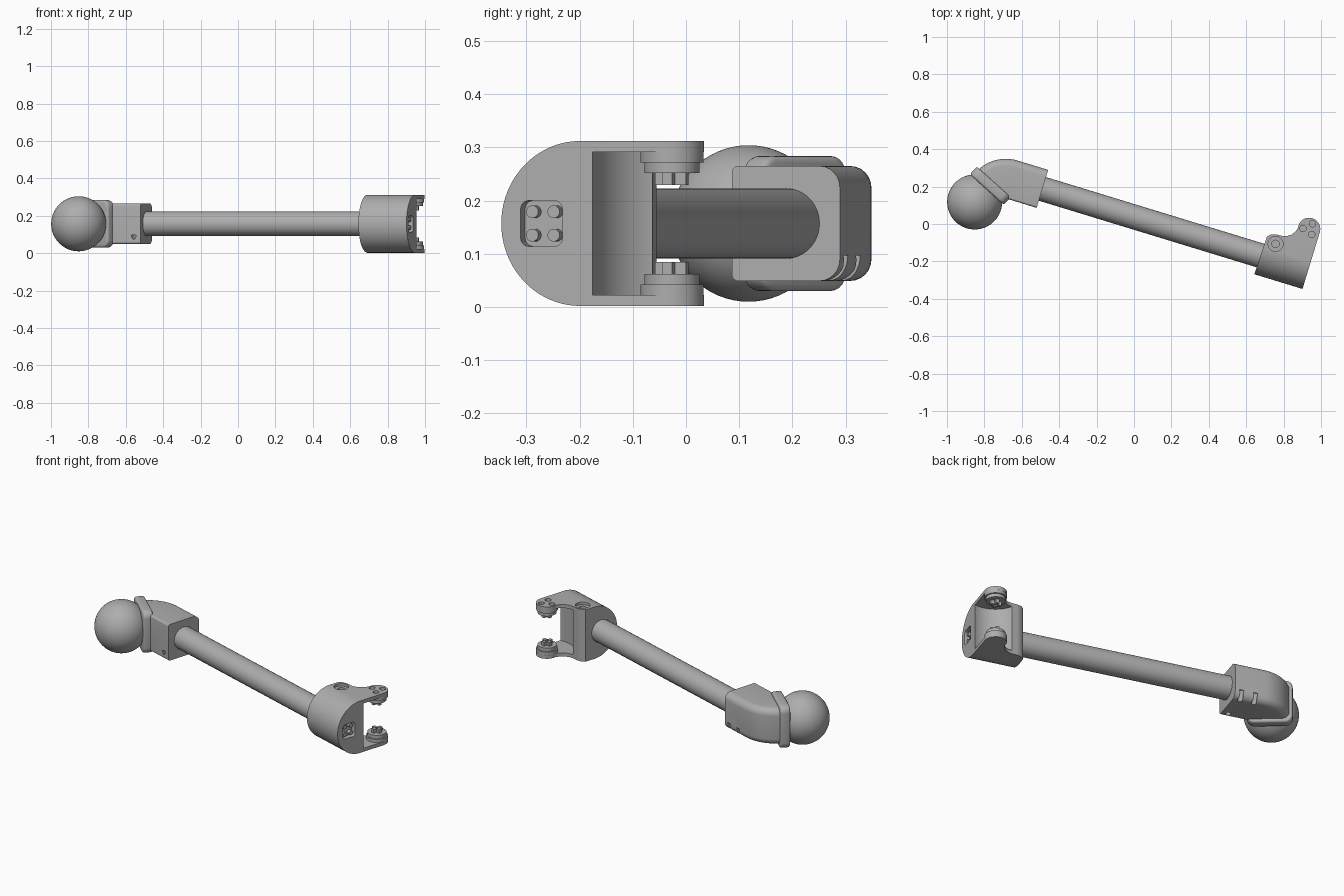
import bpy, bmesh
from math import sin, cos, pi, radians
from mathutils import Matrix, Vector

cube = bpy.data.objects.get("Cube")
if cube:
    bpy.data.objects.remove(cube, do_unlink=True)

# One grey for everything
grey = bpy.data.materials.new("satin grey")
grey.use_nodes = True
GREY = (0.42, 0.42, 0.42, 1)
grey.diffuse_color = GREY
grey.node_tree.nodes["Principled BSDF"].inputs["Base Color"].default_value = GREY

MID = 0.157  # height of the symmetry plane
# Working frame: x runs along the rod, z = 0 is the symmetry plane
FRAME = Matrix.Translation((0, 0.038, MID)) @ Matrix.Rotation(radians(-17), 4, 'Z')
ALONG = Matrix(((0, 0, 1, 0), (1, 0, 0, 0), (0, 1, 0, 0), (0, 0, 0, 1)))  # extrude along x


def make(name, bm, matrix=Matrix()):
    bmesh.ops.recalc_face_normals(bm, faces=bm.faces)
    mesh = bpy.data.meshes.new(name)
    bm.to_mesh(mesh)
    bm.free()
    mesh.transform(FRAME @ matrix)
    mesh.materials.append(grey)
    ob = bpy.data.objects.new(name, mesh)
    bpy.context.collection.objects.link(ob)
    return ob


def prism(name, outline, z0, z1, matrix=Matrix()):
    bm = bmesh.new()
    face = bm.faces.new([bm.verts.new((x, y, z0)) for x, y in outline])
    top = bmesh.ops.extrude_face_region(bm, geom=[face])["geom"]
    bmesh.ops.translate(bm, vec=(0, 0, z1 - z0),
                        verts=[g for g in top if isinstance(g, bmesh.types.BMVert)])
    return make(name, bm, matrix)


def arc(x, y, r, a0, a1, n):
    return [(x + r * cos(radians(a0 + (a1 - a0) * i / n)),
             y + r * sin(radians(a0 + (a1 - a0) * i / n))) for i in range(n + 1)]


def disc(name, x, y, r, z0, z1, matrix=Matrix(), n=32):
    return prism(name, arc(x, y, r, 0, 360, n)[:-1], z0, z1, matrix)


def rounded(hx, hy, r_left, r_right):
    pts = []
    for sx, sy, r, a in ((1, 1, r_right, 0), (-1, 1, r_left, 90),
                         (-1, -1, r_left, 180), (1, -1, r_right, 270)):
        pts += arc(sx * (hx - r), sy * (hy - r), r, a, a + 90, 6)
    return pts


def bake(ob):
    deps = bpy.context.evaluated_depsgraph_get()
    mesh = bpy.data.meshes.new_from_object(ob.evaluated_get(deps))
    ob.modifiers.clear()
    ob.data = mesh


def boolean(ob, tool, operation='DIFFERENCE'):
    mod = ob.modifiers.new("cut", 'BOOLEAN')
    mod.object, mod.operation, mod.solver = tool, operation, 'EXACT'
    bake(ob)
    bpy.data.objects.remove(tool, do_unlink=True)


def bevel(ob, width, segments=3):
    mod = ob.modifiers.new("bevel", 'BEVEL')
    mod.width, mod.segments = width, segments
    mod.limit_method, mod.angle_limit = 'ANGLE', radians(40)
    bake(ob)


# Rod
disc("rod", 0, 0, 0.066, -0.53, 0.73, ALONG, 48)

# Ball
bm = bmesh.new()
bmesh.ops.create_uvsphere(bm, u_segments=48, v_segments=32, radius=0.147)
make("ball", bm, Matrix.Translation((-0.838, -0.173, 0)))

# Elbow: a rounded square section run straight, then turned about its inner edge
BEND, PIVOT = 65, Vector((-0.683, -0.110, 0))
section = rounded(0.106, 0.108, 0.012, 0.04)
bm = bmesh.new()
rings = [[bm.verts.new((-0.512, y, z)) for y, z in section]]
for i in range(15):
    turn = Matrix.Rotation(radians(BEND * i / 14), 3, 'Z')
    rings.append([bm.verts.new(PIVOT + turn @ (Vector((PIVOT.x, y, z)) - PIVOT))
                  for y, z in section])
for a, b in zip(rings, rings[1:]):
    for i in range(len(a)):
        j = (i + 1) % len(a)
        bm.faces.new((a[i], a[j], b[j], b[i]))
bm.faces.new(rings[0])
bm.faces.new(rings[-1])
elbow = make("elbow", bm)

# Screw holes along the lower edges of the elbow
for x, side in ((-0.55, 1), (-0.63, 1), (-0.55, -1)):
    tilt = Matrix.Translation((x, side * 0.085, -0.095)) @ Matrix.Rotation(radians(-side * 25), 4, 'X')
    boolean(elbow, disc("hole", 0, 0, 0.014, -0.05, 0.04, tilt, 16))

# Collar between elbow and ball
end = Matrix.Translation(PIVOT) @ Matrix.Rotation(radians(BEND), 4, 'Z') @ Matrix.Translation((0, 0.11, 0))
collar = prism("collar", rounded(0.122, 0.127, 0.04, 0.04), -0.03, 0.026, end @ ALONG)
bevel(collar, 0.012)

# Clamp: plan outline with a lobe, trimmed by a D-shaped side profile
LOBE = (0.914, 0.212)
plan = [(0.705, -0.11), (0.974, -0.11)] + arc(*LOBE, 0.06, 0, 152, 16)
plan += [(0.858, 0.205), (0.849, 0.178), (0.833, 0.155), (0.81, 0.14),
         (0.785, 0.134), (0.755, 0.133), (0.728, 0.124), (0.71, 0.106)]
clamp = prism("clamp", plan, -0.2, 0.2)
side = arc(0.05, 0, 0.155, 90, 270, 40) + [(0.4, -0.155), (0.4, 0.155)]
boolean(clamp, prism("side_profile", side, 0.6, 1.1, ALONG), 'INTERSECT')
boolean(clamp, disc("clearance", *LOBE, 0.15, -0.134, 0.134, n=64))

# Pocket with four studs on the end face of the clamp
pocket = ALONG @ Matrix.Translation((-0.026, 0, 0))
boolean(clamp, prism("pocket", rounded(0.041, 0.043, 0.016, 0.016), 0.945, 1.0, pocket))
for sx in (-1, 1):
    for sy in (-1, 1):
        disc("pocket_stud", sx * 0.021, sy * 0.022, 0.012, 0.93, 0.965, pocket, 16)

# Mirrored upper and lower fittings
for word, flip in (("upper", 1), ("lower", -1)):
    m = Matrix.Diagonal((1, 1, flip, 1))
    boolean(clamp, disc("bolt_recess", 0.766, 0.083, 0.04, 0.14, 0.2, m))
    boolean(clamp, disc("bolt_bore", 0.766, 0.083, 0.02, 0.09, 0.2, m))
    hub = disc(word + "_hub", *LOBE, 0.0595, 0.115, 0.1545, m)
    seat = disc(word + "_hub_step", *LOBE, 0.052, 0.095, 0.12, m)
    for k in range(3):
        a = radians(73 + 120 * k)
        x, y = LOBE[0] + 0.033 * cos(a), LOBE[1] + 0.033 * sin(a)
        for part in (clamp, hub):
            boolean(part, disc("hub_hole", x, y, 0.017, 0.128, 0.2, m, 20))
    # Prongs around the hub centre
    for k in range(4):
        spin = Matrix.Translation((*LOBE, 0)) @ Matrix.Rotation(k * pi / 2, 4, 'Z')
        prism(word + "_prong", [(0.008, -0.009), (0.03, -0.009), (0.03, 0.009), (0.008, 0.009)],
              0.072, 0.1, m @ spin)

# Smooth shading with sharp edges kept
for ob in bpy.context.scene.objects:
    ob.select_set(ob.type == 'MESH')
    if ob.type == 'MESH':
        bpy.context.view_layer.objects.active = ob
bpy.ops.object.shade_smooth_by_angle(angle=radians(32))
